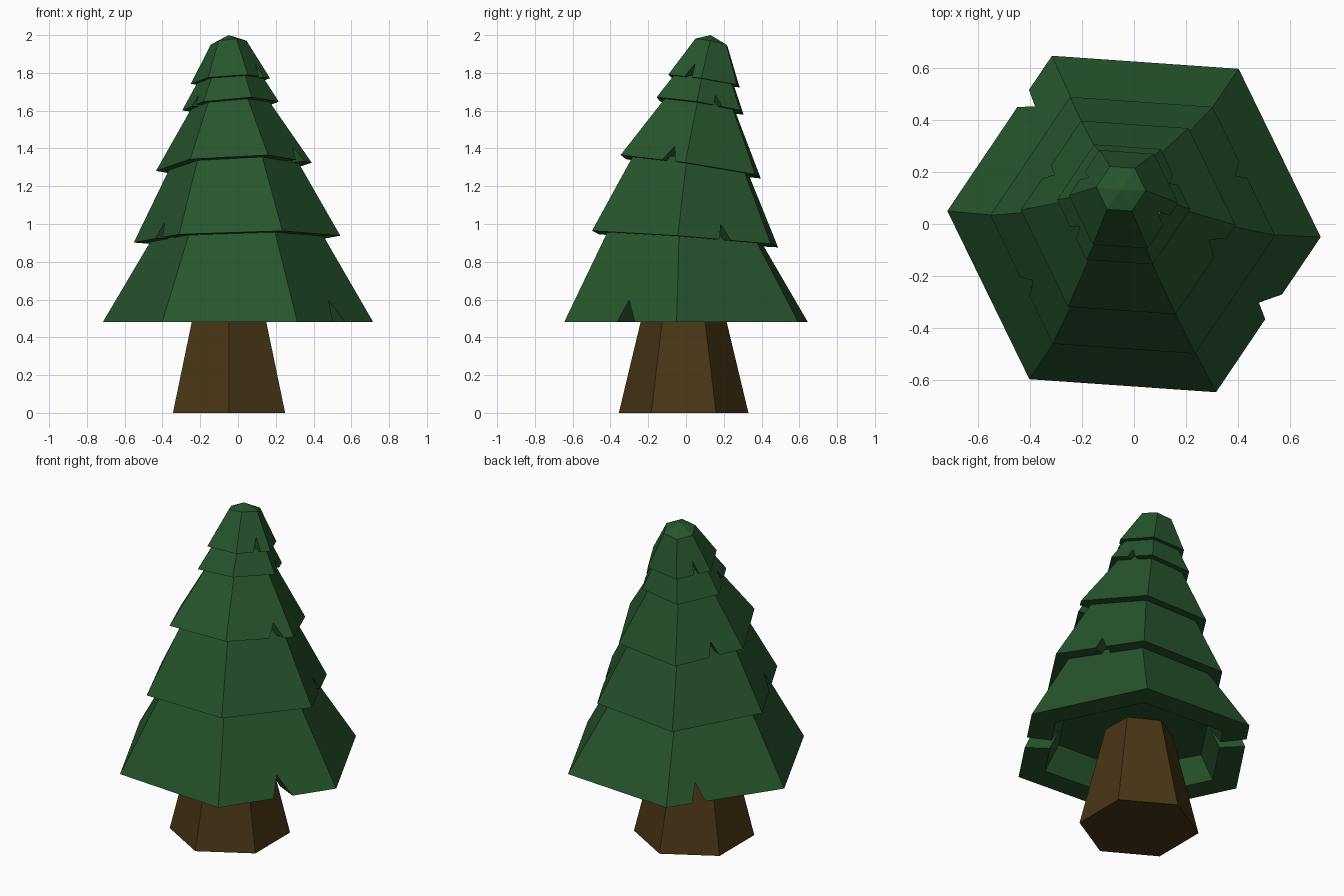
import bpy, bmesh, math
from mathutils import Vector

if "Cube" in bpy.data.objects:
    bpy.data.objects.remove(bpy.data.objects["Cube"])


def material(name, color):
    m = bpy.data.materials.new(name)
    m.diffuse_color = color
    m.use_nodes = True
    m.node_tree.nodes["Principled BSDF"].inputs["Base Color"].default_value = m.diffuse_color
    return m


LEAF = material("leaf_green", (0.02, 0.09, 0.026, 1))
BARK = material("bark_brown", (0.065, 0.036, 0.008, 1))


def finish(bm, name, mat):
    bmesh.ops.remove_doubles(bm, verts=bm.verts, dist=1e-5)
    bmesh.ops.recalc_face_normals(bm, faces=bm.faces)
    me = bpy.data.meshes.new(name)
    bm.to_mesh(me)
    bm.free()
    me.materials.append(mat)
    bpy.context.collection.objects.link(bpy.data.objects.new(name, me))


def corner(ring, k, inset=0):
    """Corner k of a tilted hexagon given as (x, y, z, radius, x slope, y slope)."""
    x, y, z, r, sx, sy = ring
    a = math.radians(-4 + 60 * k)
    dx, dy = (r - inset) * math.cos(a), (r - inset) * math.sin(a)
    return Vector((x + dx, y + dy, z + sx * dx + sy * dy))


def tier(name, low, high, notch, notches, tip=None):
    """Hollow-bottomed hexagonal skirt; notches maps a side to its start, peak, end."""
    bm = bmesh.new()
    inset = 0.23 * low[3]
    recess = notch + 0.07

    def pt(k, t, s, inn):
        ring = [a + (b - a) * s for a, b in zip(low, high)]
        return corner(ring, k, inn).lerp(corner(ring, k + 1, inn), t)

    def face(pts):
        bm.faces.new([bm.verts.new(p) for p in pts])

    for k in range(6):
        path = [(0, 0), (1, 0)]
        if k in notches:
            a, b, c = notches[k]
            path[1:1] = [(a, 0), (b, notch), (c, 0)]
        outer = [pt(k, t, s, 0) for t, s in path]
        inner = [pt(k, t, s, inset) for t, s in path]
        face(outer + [pt(k, 1, 1, 0), pt(k, 0, 1, 0)])
        face(inner + [pt(k, 1, recess, inset), pt(k, 0, recess, inset)])
        for i in range(len(path) - 1):
            face([outer[i], outer[i + 1], inner[i + 1], inner[i]])
        if tip:
            face([pt(k, 0, 1, 0), pt(k, 1, 1, 0), Vector(tip)])
    # recessed ceiling and top cap
    face([pt(k, 0, recess, inset) for k in range(6)])
    if not tip:
        face([pt(k, 0, 1, 0) for k in range(6)])
    finish(bm, name, LEAF)


# Bottom rim of every tier, then the crown ring
rims = [
    (0.0, 0.0, 0.48, 0.718, 0.0, 0.0),
    (-0.005, -0.005, 0.92, 0.548, 0.028, -0.075),
    (-0.022, 0.025, 1.303, 0.413, 0.043, -0.147),
    (-0.04, 0.075, 1.625, 0.256, 0.08, -0.163),
    (-0.04, 0.095, 1.757, 0.21, 0.06, -0.15),
    (-0.05, 0.135, 1.96, 0.095, 0.10, -0.20),
]
neck_radius = [0.46, 0.345, 0.21, 0.178]
notch_height = [0.23, 0.2, 0.22, 0.4, 0.36]
notch_sides = [
    {5: (0.47, 0.53, 0.63), 2: (0.22, 0.25, 0.33)},
    {0: (0.45, 0.48, 0.57), 3: (0.48, 0.56, 0.63)},
    {5: (0.64, 0.76, 0.85), 2: (0.50, 0.58, 0.65)},
    {0: (0.40, 0.44, 0.58), 3: (0.45, 0.55, 0.65)},
    {5: (0.50, 0.65, 0.72), 2: (0.50, 0.58, 0.66)},
]

# Foliage tiers: each neck runs slightly up inside the tier above
for i in range(5):
    low, high = rims[i], list(rims[i + 1])
    if i < 4:
        high[3] = neck_radius[i]
        high = [a + (b - a) * (1.08 if j < 4 else 1) for j, (a, b) in enumerate(zip(low, high))]
    tier(f"foliage_tier_{i + 1}", low, high, notch_height[i], notch_sides[i],
         (-0.05, 0.13, 2.0) if i == 4 else None)

# Tapered hexagonal trunk
bm = bmesh.new()
bot, top = [[bm.verts.new((-0.0475 + r * math.cos(math.radians(30 + 60 * k)),
                           -0.0125 + r * math.sin(math.radians(30 + 60 * k)), z))
             for k in range(6)] for z, r in ((0, 0.343), (0.66, 0.185))]
for k in range(6):
    n = (k + 1) % 6
    bm.faces.new((bot[k], bot[n], top[n], top[k]))
bm.faces.new(bot)
bm.faces.new(top)
finish(bm, "trunk", BARK)
